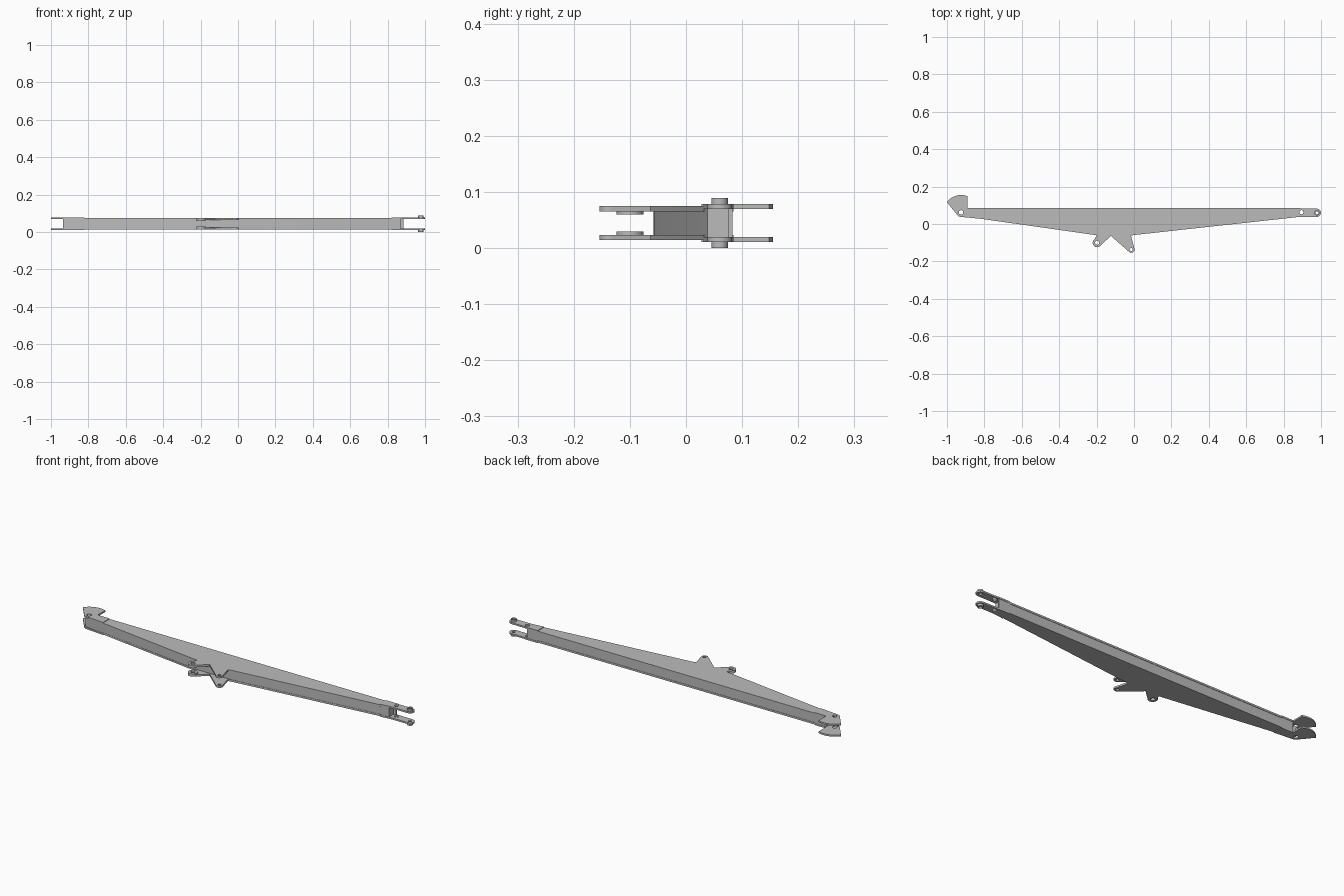
import bpy, bmesh, math

cube = bpy.data.objects.get("Cube")
if cube:
    bpy.data.objects.remove(cube, do_unlink=True)

steel = bpy.data.materials.new("plain grey steel")
steel.use_nodes = True
GREY = (0.5, 0.5, 0.5, 1)
steel.diffuse_color = GREY
steel.node_tree.nodes["Principled BSDF"].inputs["Base Color"].default_value = GREY

MID = 0.0447  # height of the symmetry plane between the two side plates
parts = []


def arc(cx, cy, r, start, end, steps=14):
    """Points along an arc, angles in degrees."""
    angles = [math.radians(start + (end - start) * i / steps) for i in range(steps + 1)]
    return [(cx + r * math.cos(a), cy + r * math.sin(a)) for a in angles]


def circle(cx, cy, r):
    return arc(cx, cy, r, 0, 360, 32)[:-1]


def slab(name, outline, low, high, holes=()):
    """Extrude a flat outline with holes between two heights, relative to MID."""
    curve = bpy.data.curves.new(name, "CURVE")
    curve.dimensions = "2D"
    curve.fill_mode = "BOTH"
    curve.extrude = (high - low) / 2
    for loop in [outline, *holes]:
        spline = curve.splines.new("POLY")
        spline.points.add(len(loop) - 1)
        for point, (x, y) in zip(spline.points, loop):
            point.co = (x, y, 0, 1)
        spline.use_cyclic_u = True
    temp = bpy.data.objects.new(name + "_outline", curve)
    bpy.context.collection.objects.link(temp)
    graph = bpy.context.evaluated_depsgraph_get()
    mesh = bpy.data.meshes.new_from_object(temp.evaluated_get(graph))
    bpy.data.objects.remove(temp, do_unlink=True)

    # weld the caps to the rim and place the slab at its height
    bm = bmesh.new()
    bm.from_mesh(mesh)
    bmesh.ops.remove_doubles(bm, verts=bm.verts, dist=1e-5)
    bmesh.ops.recalc_face_normals(bm, faces=bm.faces)
    bmesh.ops.translate(bm, verts=bm.verts, vec=(0, 0, MID + (low + high) / 2))
    bm.to_mesh(mesh)
    bm.free()
    mesh.materials.clear()
    mesh.materials.append(steel)
    obj = bpy.data.objects.new(name, mesh)
    bpy.context.collection.objects.link(obj)
    parts.append(obj)


def pair(name, outline, low, high, holes=()):
    """The same slab above and below the symmetry plane."""
    slab("upper_" + name, outline, low, high, holes)
    slab("lower_" + name, outline, -high, -low, holes)


# pin centres
hook_pin = (-0.925, 0.062)
lug_pin = (-0.197, -0.1)
ear_pin = (-0.015, -0.136)
inner_pin = (0.895, 0.063)
tip_pin = (0.978, 0.06)

# main tapered plates with the bracket lugs
pair("beam_plate",
     [(-0.82, 0.085), (-0.82, 0.028), (-0.2, -0.06)]
     + arc(*lug_pin, 0.024, 120, 330) + [(-0.123, -0.064)]
     + arc(*ear_pin, 0.018, 215, 380)
     + [(-0.016, -0.063), (0, -0.059), (0.82, 0.031), (0.82, 0.085)],
     0.021, 0.0305, [circle(*lug_pin, 0.011), circle(*ear_pin, 0.008)])

# fan-shaped hook plates
pair("hook_plate",
     [(-0.82, 0.085), (-0.89, 0.085)] + arc(*hook_pin, 0.093, 68, 144)
     + arc(*hook_pin, 0.024, 220, 262) + [(-0.82, 0.028)],
     0.025, 0.0335, [circle(*hook_pin, 0.012)])

# fork plates
pair("fork_plate",
     [(0.82, 0.085), (0.82, 0.031), (0.885, 0.038)]
     + arc(*tip_pin, 0.022, -90, 90) + [(0.9, 0.083), (0.885, 0.085)],
     0.025, 0.0335, [circle(*inner_pin, 0.011), circle(*tip_pin, 0.008)])

# pin collars
pair("tip_collar", circle(*tip_pin, 0.0145), 0.025, 0.0447, [circle(*tip_pin, 0.008)])
pair("lug_collar", circle(*lug_pin, 0.024), 0.015, 0.021, [circle(*lug_pin, 0.011)])

# walls joining the plates
WALL = 0.0255
slab("front_wall",
     [(-0.935, 0.045), (-0.2, -0.058), (0, -0.057), (0.868, 0.038),
      (0.868, 0.046), (0, -0.049), (-0.2, -0.05), (-0.935, 0.053)], -WALL, WALL)
slab("back_wall",
     [(-0.89, 0.075), (0.885, 0.075), (0.885, 0.083), (-0.89, 0.083)], -WALL, WALL)
slab("hook_end_wall",
     [(-0.89, 0.043), (-0.88, 0.043), (-0.88, 0.078), (-0.89, 0.078)], -WALL, WALL)
slab("fork_end_wall",
     [(0.858, 0.042), (0.868, 0.042), (0.868, 0.078), (0.858, 0.078)], -WALL, WALL)

# smooth the round rims, keep the hard edges
bpy.ops.object.select_all(action="DESELECT")
for obj in parts:
    obj.select_set(True)
bpy.context.view_layer.objects.active = parts[0]
bpy.ops.object.shade_smooth_by_angle(angle=math.radians(30))
